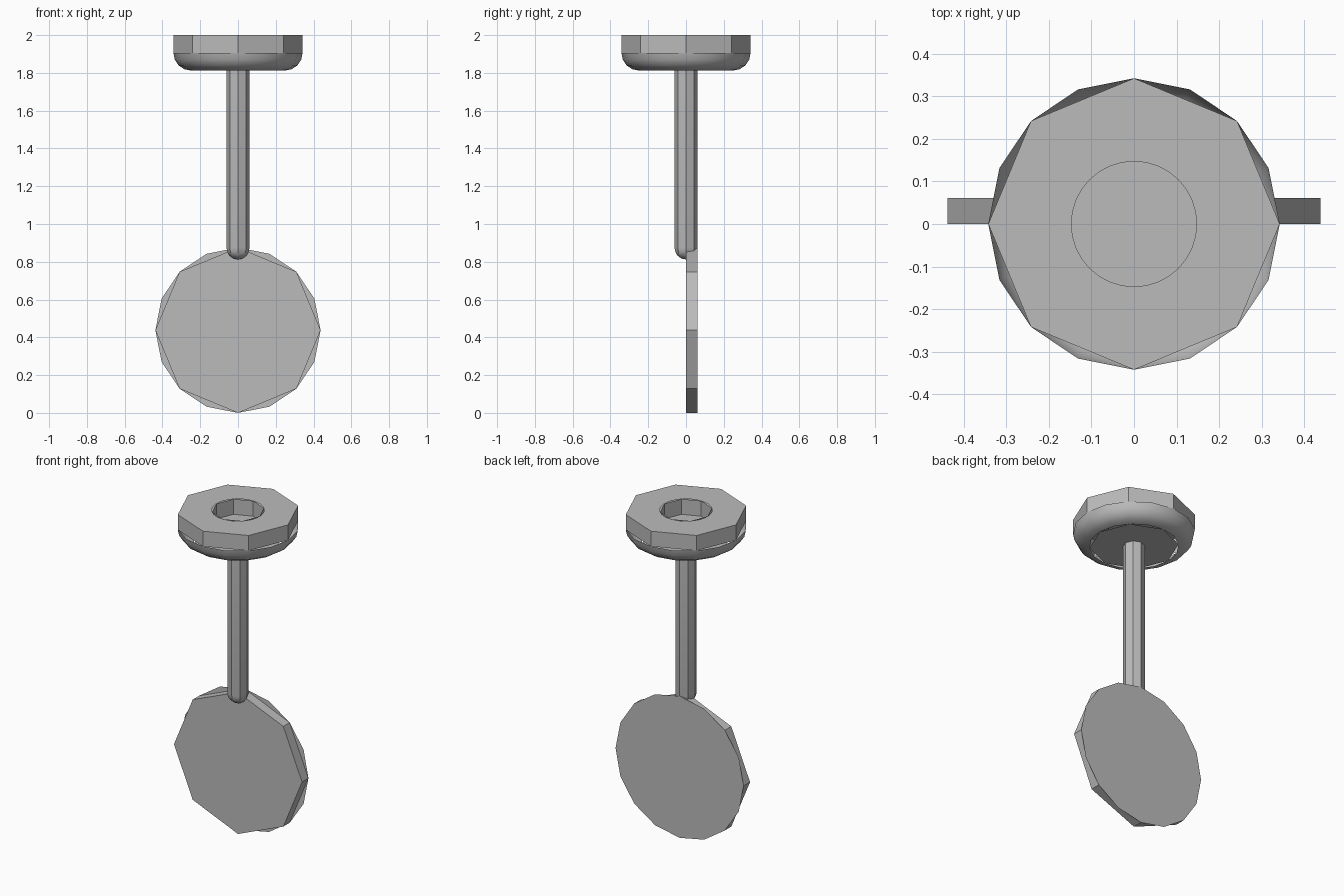
import bpy, bmesh
from math import sin, cos, pi, tau

cube = bpy.data.objects.get("Cube")
if cube:
    bpy.data.objects.remove(cube, do_unlink=True)

grey = bpy.data.materials.new("plain_grey")
grey.use_nodes = True
grey.diffuse_color = (0.5, 0.5, 0.5, 1)
grey.node_tree.nodes["Principled BSDF"].inputs["Base Color"].default_value = (0.5, 0.5, 0.5, 1)


def ring(bm, r, z, n):
    return [bm.verts.new((r * cos(tau * i / n), r * sin(tau * i / n), z)) for i in range(n)]


def bridge(bm, a, b):
    n = len(a)
    for i in range(n):
        bm.faces.new((a[i], a[(i + 1) % n], b[(i + 1) % n], b[i]))


def finish(bm, name, stand_up=False, centre=0, smooth=False, outward=True):
    if outward:
        bmesh.ops.recalc_face_normals(bm, faces=bm.faces)
    if stand_up:
        # Turn the part's axis from +z to +y
        for v in bm.verts:
            x, y, z = v.co
            v.co = (x, z, centre - y)
    mesh = bpy.data.meshes.new(name)
    bm.to_mesh(mesh)
    bm.free()
    mesh.materials.append(grey)
    obj = bpy.data.objects.new(name, mesh)
    bpy.context.collection.objects.link(obj)
    if smooth:
        bpy.ops.object.select_all(action='DESELECT')
        obj.select_set(True)
        bpy.context.view_layer.objects.active = obj
        bpy.ops.object.shade_smooth_by_angle(angle=pi / 5)


def revolve(name, profile, n, cap_start=False, cap_end=False, **options):
    """Sweep (radius, height) pairs round the axis with n sides."""
    bm = bmesh.new()
    rings = [ring(bm, r, z, n) for r, z in profile]
    for a, b in zip(rings, rings[1:]):
        bridge(bm, a, b)
    if cap_start:
        bm.faces.new(rings[0][::-1])
    if cap_end:
        bm.faces.new(rings[-1])
    finish(bm, name, **options)


TOP, RIM, BASE = 2.0, 1.906, 1.8125
HEAD, HOLE, ROD, DISC = 0.342, 0.147, 0.061, 0.4375

# Paddle: octagonal body with a rounder back plate
revolve("paddle_body", [(DISC, 0), (DISC, 0.0615)], 8, True, False, stand_up=True, centre=DISC)
bm = bmesh.new()
bm.faces.new(ring(bm, DISC, 0.0625, 16))
finish(bm, "paddle_back", stand_up=True, centre=DISC, outward=False)

# Rod with a domed lower end
dome = [(ROD * cos(t * pi / 8), 0.875 - 0.0625 * sin(t * pi / 8)) for t in (3.95, 3, 2, 1, 0)]
revolve("rod", dome + [(ROD, BASE)], 8, True, smooth=True)

# Head: octagonal upper wall, rounded lower bowl and flat underside
revolve("head_wall", [(HEAD, RIM), (HEAD, TOP)], 8)
step = pi / 8
bowl = [(0.25 + (HEAD - 0.25) * sin(i * step), RIM - (RIM - BASE) * cos(i * step)) for i in range(5)]
revolve("head_bowl", bowl, 16, smooth=True)
bm = bmesh.new()
bm.faces.new(ring(bm, 0.25, BASE, 8)[::-1])
finish(bm, "head_underside", outward=False)

# Top face with a round opening
bm = bmesh.new()
outer, inner = ring(bm, HEAD, TOP, 8), ring(bm, HOLE, TOP, 32)
for i in range(8):
    j = (i + 1) % 8
    arc = [inner[(4 * i + k) % 32] for k in range(5)]
    bm.faces.new([outer[i], outer[j]] + arc[::-1])
finish(bm, "head_top", outward=False)

# Socket: octagonal wall and round floor
bm = bmesh.new()
bridge(bm, ring(bm, HOLE, TOP, 8), ring(bm, HOLE, RIM, 8))
finish(bm, "socket_wall", outward=False)
bm = bmesh.new()
bm.faces.new(ring(bm, HOLE, RIM, 32))
finish(bm, "socket_floor", outward=False)
